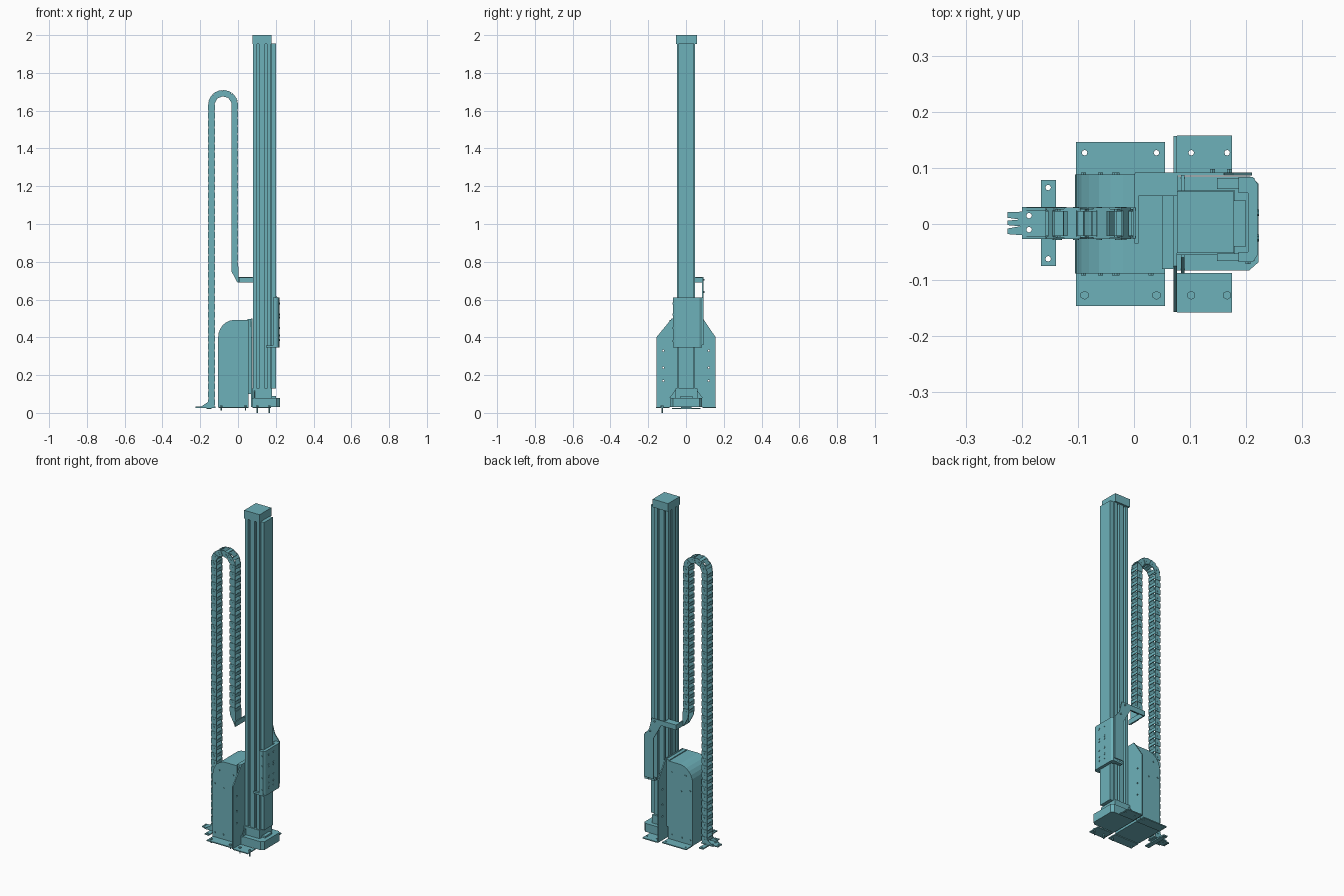
import bpy, bmesh, math
from mathutils import Matrix, Vector

cube = bpy.data.objects.get("Cube")
if cube:
    bpy.data.objects.remove(cube, do_unlink=True)

teal = bpy.data.materials.new("teal")
teal.use_nodes = True
COLOUR = (0.155, 0.44, 0.49, 1)
teal.diffuse_color = COLOUR
teal.node_tree.nodes["Principled BSDF"].inputs["Base Color"].default_value = COLOUR


def add_mesh(name, bm):
    bmesh.ops.recalc_face_normals(bm, faces=bm.faces)
    mesh = bpy.data.meshes.new(name)
    bm.to_mesh(mesh)
    bm.free()
    mesh.materials.append(teal)
    ob = bpy.data.objects.new(name, mesh)
    bpy.context.scene.collection.objects.link(ob)
    return ob


def orient(axis, u, v, w):
    return {"x": (w, u, v), "y": (u, w, v), "z": (u, v, w)}[axis]


def prism(name, axis, outline, w0, w1, holes=(), r=0.005):
    """Extrude an outline along an axis, with round holes through it."""
    curve = bpy.data.curves.new(name, "CURVE")
    curve.dimensions = "2D"
    curve.fill_mode = "BOTH"
    curve.extrude = (w1 - w0) / 2
    loops = [outline]
    for u, v in holes:
        loops.append([(u + r * math.cos(a * math.pi / 4), v + r * math.sin(a * math.pi / 4)) for a in range(8)])
    for loop in loops:
        spline = curve.splines.new("POLY")
        spline.points.add(len(loop) - 1)
        for p, (u, v) in zip(spline.points, loop):
            p.co = (u, v, 0, 1)
        spline.use_cyclic_u = True
    temp = bpy.data.objects.new(name + "_helper", curve)
    bpy.context.scene.collection.objects.link(temp)
    bpy.context.view_layer.update()
    mesh = bpy.data.meshes.new_from_object(temp.evaluated_get(bpy.context.evaluated_depsgraph_get()))
    bm = bmesh.new()
    bm.from_mesh(mesh)
    bpy.data.objects.remove(temp, do_unlink=True)
    bpy.data.meshes.remove(mesh)
    bmesh.ops.remove_doubles(bm, verts=bm.verts, dist=0.00001)
    for vert in bm.verts:
        u, v, w = vert.co
        vert.co = orient(axis, u, v, w + (w0 + w1) / 2)
    for f in bm.faces:
        f.smooth = False
        f.material_index = 0
    return add_mesh(name, bm)


def rect(u0, u1, v0, v1):
    return [(u0, v0), (u1, v0), (u1, v1), (u0, v1)]


def add_box(bm, centre, size, turn=Matrix()):
    m = Matrix.Translation(centre) @ turn @ Matrix.Diagonal((*size, 1))
    bmesh.ops.create_cube(bm, size=1, matrix=m)


def box(name, x, y, z):
    bm = bmesh.new()
    lo, hi = Vector((x[0], y[0], z[0])), Vector((x[1], y[1], z[1]))
    add_box(bm, (lo + hi) / 2, hi - lo)
    return add_mesh(name, bm)


def screws(name, axis, spots, w0, w1, r=0.005):
    """Short hexagonal screws at (u, v) spots."""
    bm = bmesh.new()
    turn = {"x": Matrix.Rotation(math.pi / 2, 4, "Y"), "y": Matrix.Rotation(math.pi / 2, 4, "X"), "z": Matrix()}[axis]
    for u, v in spots:
        place = Matrix.Translation(orient(axis, u, v, (w0 + w1) / 2))
        bmesh.ops.create_cone(bm, cap_ends=True, segments=6, radius1=r, radius2=r, depth=abs(w1 - w0), matrix=place @ turn)
    return add_mesh(name, bm)


# Slotted column
def slotted_edge(a, b, centres, depth, half=0.006):
    a, b = Vector(a), Vector(b)
    along = (b - a).normalized()
    inward = Vector((-along.y, along.x)) * depth
    pts = [a]
    for t in centres:
        left, right = a + along * (t - half), a + along * (t + half)
        pts += [left, left + inward, right + inward, right]
    return [tuple(p) for p in pts]


X0, X1, Y = 0.08, 0.176, 0.048
profile = (slotted_edge((X0, -Y), (X1, -Y), (0.026, 0.068), 0.016)
           + [(X1, -Y)]
           + slotted_edge((X1, Y), (X0, Y), (0.028, 0.07), 0.016)
           + slotted_edge((X0, Y), (X0, -Y), (0.026, 0.07), 0.014))
prism("column", "z", profile, 0.1, 1.955)
box("column_front_cover", (0.178, 0.2), (-0.04, 0.042), (0.13, 1.955))
box("column_cover_core", (0.17, 0.18), (-0.03, 0.03), (0.13, 1.955))
box("column_cap", (0.077, 0.178), (-0.052, 0.058), (1.952, 2.0))
box("column_foot", (0.077, 0.18), (-0.055, 0.06), (0.075, 0.13))

# Drive housing with chamfered corners under the column
prism("base_housing", "z", [(0.077, -0.083), (0.205, -0.083), (0.222, -0.068), (0.222, 0.072),
                            (0.207, 0.085), (0.077, 0.085)], 0.03, 0.08)
prism("foot_gusset", "x", [(-0.088, 0.078), (0.09, 0.078), (0.06, 0.118), (-0.06, 0.118)], 0.084, 0.09)
box("housing_step", (0.18, 0.2), (-0.03, 0.035), (0.079, 0.09))

# Mounting plate with bent feet
prism("mounting_plate", "x", [(-0.157, 0.03), (0.157, 0.03), (0.157, 0.4), (0.09, 0.5), (-0.075, 0.5), (-0.157, 0.4)],
      0.07, 0.077, [(y, z) for y in (-0.12, 0.12) for z in (0.17, 0.24, 0.33)])
for side, name in ((-1, "front"), (1, "back")):
    prism(name + "_plate_foot", "z", rect(0.077, 0.175, *sorted((side * 0.087, side * 0.158))),
          0.026, 0.032, [(0.102, side * 0.127), (0.166, side * 0.127)])
    prism(name + "_cover_foot", "z", rect(-0.103, 0.055, *sorted((side * 0.088, side * 0.146))),
          0.026, 0.032, [(-0.088, side * 0.127), (0.04, side * 0.127)])

# Rounded cover beside the column
arc = [(-0.02 - 0.085 * math.sin(a * math.pi / 12), 0.4 + 0.092 * math.cos(a * math.pi / 12)) for a in range(7)]
prism("side_cover", "y", [(0.055, 0.03), (0.055, 0.492)] + arc + [(-0.105, 0.03)], -0.088, 0.088)
box("cover_joint", (0.05, 0.072), (-0.08, 0.085), (0.1, 0.497))
cover_spots = [(-0.09, 0.06), (-0.035, 0.06), (0.03, 0.06), (-0.09, 0.35), (-0.03, 0.335), (-0.06, 0.435), (0.03, 0.43)]
screws("front_cover_screws", "y", cover_spots, -0.092, -0.086)
screws("back_cover_screws", "y", cover_spots, 0.086, 0.092)

# Anchor bolts through the front feet
bolt_spots = [(0.102, -0.127), (0.166, -0.127)]
small_spots = [(-0.088, -0.127), (0.04, -0.127)]
screws("anchor_bolts", "z", bolt_spots, 0.0, 0.04, 0.004)
screws("cover_anchor_bolts", "z", small_spots, 0.012, 0.04, 0.004)
screws("anchor_heads", "z", bolt_spots + small_spots, 0.031, 0.039, 0.008)

# Sliding carriage around the column
prism("carriage", "z", [(0.186, -0.068), (0.212, -0.068), (0.22, -0.056), (0.22, 0.072), (0.212, 0.084),
                        (0.186, 0.084), (0.186, 0.055), (0.203, 0.055), (0.203, -0.05), (0.186, -0.05)], 0.345, 0.61)
for y in ((-0.066, -0.053), (0.062, 0.082)):
    box("carriage_lower_flange", (0.148, 0.215), y, (0.345, 0.357))
screws("carriage_screws", "x", [(y, z) for y in (-0.025, 0.02) for z in (0.385, 0.41, 0.45, 0.505, 0.52, 0.58)],
       0.218, 0.2225, 0.006)
screws("carriage_side_screws", "y", [(0.203, z) for z in (0.38, 0.45, 0.52, 0.58)], -0.071, -0.066)

# Arm from the carriage to the chain end
prism("arm_back_plate", "y", [(0.002, 0.69), (0.1, 0.69), (0.15, 0.6), (0.15, 0.36), (0.21, 0.36), (0.21, 0.61),
                              (0.178, 0.65), (0.16, 0.72), (0.002, 0.72)], 0.086, 0.092)
box("arm_end_plate", (0.001, 0.008), (-0.035, 0.09), (0.69, 0.72))
box("arm_top_lip", (0.002, 0.078), (0.05, 0.09), (0.714, 0.72))
screws("arm_screws", "y", [(0.14, 0.705), (0.17, 0.64)], 0.09, 0.098)

# Cable chain: up, over a half circle and down
R, LOW, BEND, END = 0.061, 0.035, 1.63, 0.76
CX, HALF, RISE = -0.079, 0.0175, BEND - LOW


def chain_point(s):
    if s < RISE:
        return CX - R, LOW + s, 0
    a = (s - RISE) / R
    if a < math.pi:
        return CX - R * math.cos(a), BEND + R * math.sin(a), a
    return CX + R, BEND - (s - RISE - math.pi * R), math.pi


total = RISE + math.pi * R + BEND - END
count = round(total / 0.042)
pitch = total / count
plates, bars, pins = bmesh.new(), bmesh.new(), bmesh.new()
for i in range(count):
    x, z, a = chain_point((i + 0.5) * pitch)
    turn = Matrix.Rotation(a, 4, "Y")
    for side in (-1, 1):
        centre = Vector((x, side * 0.0255 + 0.001, z))
        add_box(plates, centre, (2 * HALF, 0.005, pitch * 0.72), turn)
        add_box(plates, centre - Vector((0, side * 0.002, 0)), (HALF * 1.75, 0.004, pitch * 1.16), turn)
        across = turn @ Vector((side * (HALF - 0.002), 0, 0))
        add_box(bars, Vector((x, 0.001, z)) + across, (0.004, 0.05, pitch * 0.42), turn)
        spin = Matrix.Translation(centre) @ Matrix.Rotation(math.pi / 2, 4, "X")
        bmesh.ops.create_cone(pins, cap_ends=True, segments=8, radius1=0.005, radius2=0.005, depth=0.008, matrix=spin)
add_mesh("chain_side_plates", plates)
add_mesh("chain_cross_bars", bars)
add_mesh("chain_pins", pins)

# Chain end brackets
for y in (-0.026, 0.024):
    prism("chain_upper_bracket", "y", [(-0.035, 0.775), (0.0, 0.775), (0.006, 0.69), (-0.003, 0.69), (-0.035, 0.75)], y, y + 0.005)
box("chain_upper_tab", (-0.002, 0.003), (-0.026, 0.029), (0.69, 0.775))
prism("chain_foot", "z", [(-0.12, -0.027), (-0.2, -0.027), (-0.2, -0.02), (-0.225, -0.018), (-0.225, -0.008),
                          (-0.203, -0.004), (-0.225, -0.002), (-0.225, 0.006), (-0.203, 0.008), (-0.225, 0.011),
                          (-0.225, 0.021), (-0.2, 0.022), (-0.2, 0.03), (-0.12, 0.03)],
      0.027, 0.033, [(-0.187, -0.01), (-0.187, 0.015)])
prism("chain_cross_foot", "z", rect(-0.166, -0.139, -0.075, 0.078), 0.02, 0.027, [(-0.153, -0.062), (-0.153, 0.065)])
for y in (-0.027, 0.024):
    prism("chain_foot_gusset", "y", [(-0.2, 0.03), (-0.125, 0.03), (-0.125, 0.06), (-0.155, 0.06)], y, y + 0.005)
